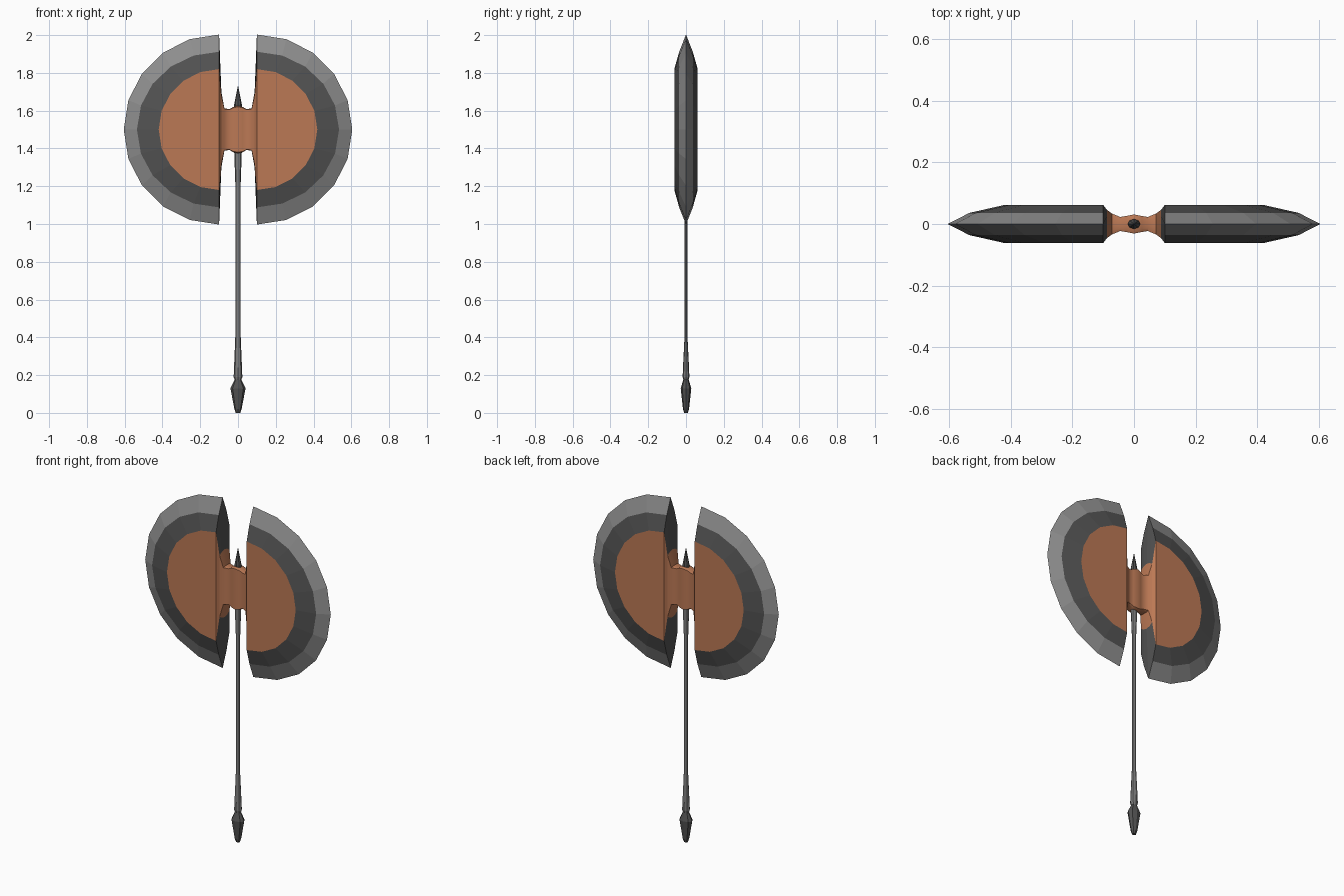
import bpy, bmesh
from math import sin, cos, pi

if "Cube" in bpy.data.objects:
    bpy.data.objects.remove(bpy.data.objects["Cube"])

CZ = 1.5  # height of the blade centre


def material(name, rgb):
    m = bpy.data.materials.new(name)
    m.diffuse_color = (*rgb, 1)
    m.use_nodes = True
    m.node_tree.nodes["Principled BSDF"].inputs["Base Color"].default_value = m.diffuse_color
    return m


copper = material("copper", (0.50, 0.19, 0.09))
dark = material("dark_steel", (0.085, 0.085, 0.085))
edge = material("edge_steel", (0.27, 0.27, 0.27))
steel = material("shaft_steel", (0.2, 0.2, 0.2))


def finish(bm, name, mats, smooth=None):
    bmesh.ops.recalc_face_normals(bm, faces=bm.faces)
    me = bpy.data.meshes.new(name)
    bm.to_mesh(me)
    bm.free()
    for m in mats:
        me.materials.append(m)
    ob = bpy.data.objects.new(name, me)
    bpy.context.collection.objects.link(ob)
    if smooth:
        bpy.ops.object.select_all(action='DESELECT')
        bpy.context.view_layer.objects.active = ob
        ob.select_set(True)
        bpy.ops.object.shade_smooth_by_angle(angle=smooth)
    return ob


def bridge(bm, a, b, mats=None):
    n = len(a)
    for i in range(n):
        f = bm.faces.new((a[i], a[(i + 1) % n], b[(i + 1) % n], b[i]))
        f.material_index = mats[i] if mats else 0


def section(x, half):
    """Closed ring in the yz plane from a quarter outline of three points."""
    (_, h0), (y1, h1), (y2, h2) = half
    pts = [(0, h0), (y1, h1), (y2, h2), (y2, -h2), (y1, -h1),
           (0, -h0), (-y1, -h1), (-y2, -h2), (-y2, h2), (-y1, h1)]
    return [(x, y, CZ + z) for y, z in pts]


# Half-disc blades: stepped rings around a flat copper plate
N = 10
ROOT = (0.088, [(0, 0.20), (0.024, 0.195), (0.046, 0.18)])
bm = bmesh.new()


def arc(rx, rz, y):
    return [bm.verts.new((0.1 + rx * sin(pi * i / N), y, CZ + rz * cos(pi * i / N)))
            for i in range(N + 1)]


outer = arc(0.505, 0.503, 0)
mid, inner = {}, {}
for s in (1, -1):
    mid[s] = arc(0.435, 0.412, s * 0.036)
    inner[s] = arc(0.32, 0.32, s * 0.062)
    for a, b, m in ((outer, mid[s], 2), (mid[s], inner[s], 1)):
        for i in range(N):
            bm.faces.new((a[i], a[i + 1], b[i + 1], b[i])).material_index = m
    bm.faces.new(inner[s])

# Inner side of each blade, tapering toward the hub
rim = [outer[0], mid[1][0], inner[1][0], inner[1][N], mid[1][N],
       outer[N], mid[-1][N], inner[-1][N], inner[-1][0], mid[-1][0]]
root = [bm.verts.new(p) for p in section(*ROOT)]
bridge(bm, rim, root, [1, 1, 0, 1, 1, 1, 1, 0, 1, 1])
bm.faces.new(root)
blades = finish(bm, "blades", [copper, dark, edge])
mir = blades.modifiers.new("mirror", 'MIRROR')
mir.use_clip = False

# Copper hub wrapped around the shaft
right = [ROOT,
         (0.072, [(0, 0.112), (0.02, 0.112), (0.034, 0.108)]),
         (0.045, [(0, 0.108), (0.014, 0.108), (0.023, 0.105)]),
         (0.025, [(0, 0.12), (0.016, 0.12), (0.026, 0.115)])]
centre = [(0, [(0, 0.126), (0.018, 0.126), (0.031, 0.12)])]
left = [(-x, h) for x, h in reversed(right)]
bm = bmesh.new()
rings = [[bm.verts.new(p) for p in section(x, h)] for x, h in right + centre + left]
for a, b in zip(rings, rings[1:]):
    bridge(bm, a, b)
finish(bm, "hub", [copper], 0.7)


def turned(name, profile, mat, sides=8):
    """Oval turned part from (z, x radius, y radius) steps."""
    bm = bmesh.new()
    rs = [[bm.verts.new((rx * cos(2 * pi * i / sides), ry * sin(2 * pi * i / sides), z))
           for i in range(sides)] for z, rx, ry in profile]
    for a, b in zip(rs, rs[1:]):
        bridge(bm, a, b)
    bm.faces.new(rs[0])
    bm.faces.new(rs[-1])
    return finish(bm, name, [mat])


# Pommel, shaft and top spike
turned("pommel", [(0.0, 0.012, 0.010), (0.02, 0.019, 0.016), (0.13, 0.040, 0.028),
                  (0.18, 0.016, 0.013)], dark)
turned("shaft", [(0.17, 0.016, 0.013), (0.19, 0.023, 0.018), (0.24, 0.021, 0.016),
                 (0.40, 0.0145, 0.008), (1.22, 0.0145, 0.008), (1.38, 0.020, 0.014),
                 (1.60, 0.020, 0.014)], steel)
turned("top_spike", [(1.58, 0.021, 0.016), (1.635, 0.020, 0.016), (1.73, 0.001, 0.001)], dark)
